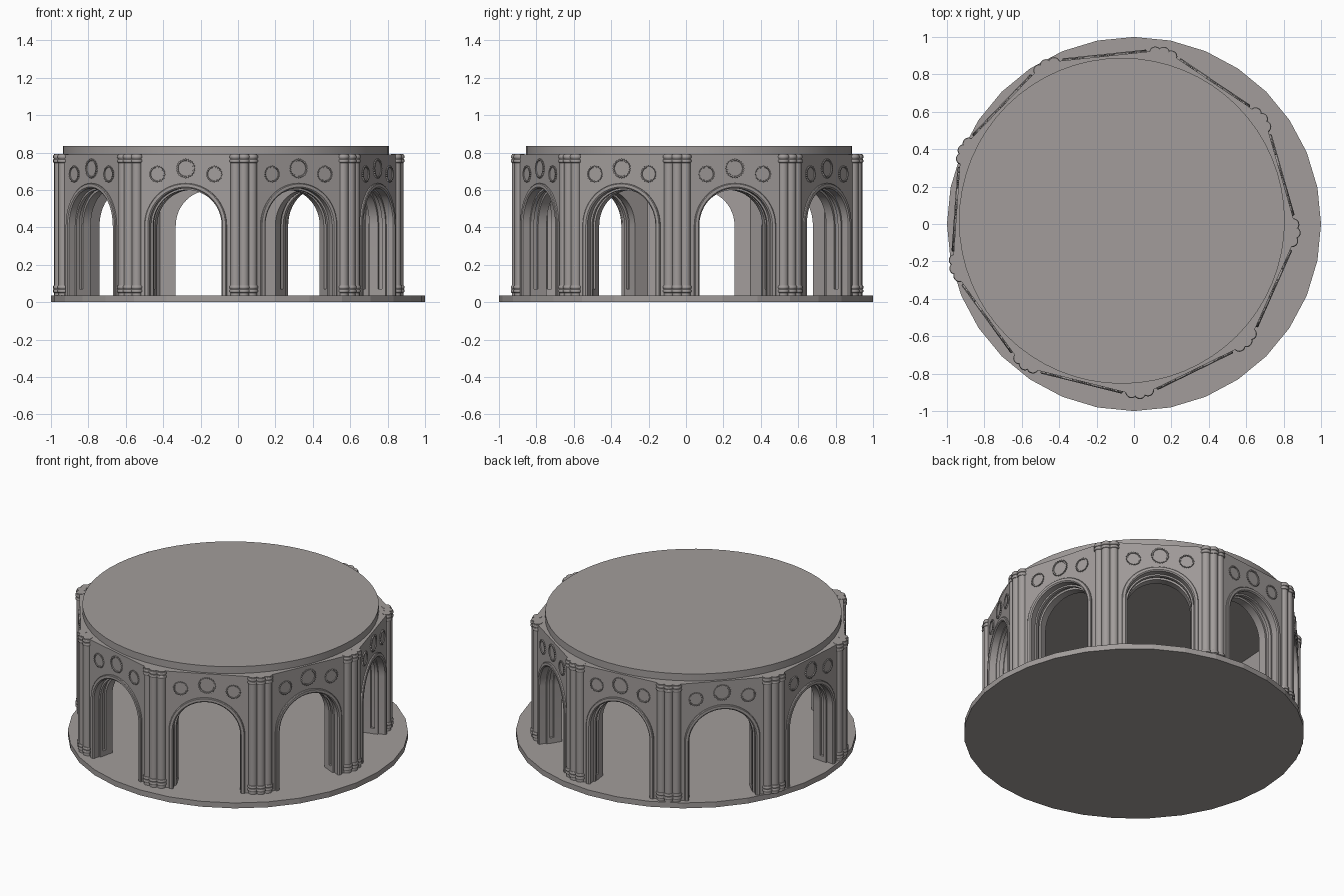
import bpy, bmesh, math
from mathutils import Vector

cube = bpy.data.objects.get("Cube")
if cube:
    bpy.data.objects.remove(cube, do_unlink=True)

SIDES = 9
CX, CY = -0.065, 0.017           # centre of the arcade
APOTHEM, THICK = 0.885, 0.13
FLOOR, WALL_TOP, SPRING = 0.035, 0.79, 0.41
HALF = APOTHEM * math.tan(math.pi / SIDES)
TAPER = (APOTHEM - THICK) / APOTHEM

stone = bpy.data.materials.new("warm grey stone")
stone.use_nodes = True
colour = (0.36, 0.335, 0.328, 1)
stone.diffuse_color = colour
bsdf = next(n for n in stone.node_tree.nodes if n.type == 'BSDF_PRINCIPLED')
bsdf.inputs["Base Color"].default_value = colour
bsdf.inputs["Roughness"].default_value = 0.8


def loft(bm, loops, wrap=False, closed=False, caps=()):
    """Skin a list of equally long point loops."""
    rows = [[bm.verts.new(p) for p in loop] for loop in loops]
    n = len(rows[0])
    for i in range(len(rows) if wrap else len(rows) - 1):
        a, b = rows[i], rows[(i + 1) % len(rows)]
        for k in range(n if closed else n - 1):
            m = (k + 1) % n
            bm.faces.new((a[k], a[m], b[m], b[k]))
    for c in caps:
        bm.faces.new(rows[c])
    if wrap and not closed:      # close the two feet
        bm.faces.new([r[0] for r in rows])
        bm.faces.new([r[-1] for r in rows])


def lathe(bm, profile, x, y, sides):
    """Turn a (radius, height) profile about a vertical axis."""
    turn = [math.tau * k / sides for k in range(sides)]
    loops = [[Vector((x + r * math.cos(t), y + r * math.sin(t), z)) for t in turn]
             for r, z in profile]
    loft(bm, loops, closed=True, caps=(0, -1))


def finish(name, bm, smooth=True):
    bmesh.ops.recalc_face_normals(bm, faces=bm.faces)
    mesh = bpy.data.meshes.new(name)
    bm.to_mesh(mesh)
    bm.free()
    obj = bpy.data.objects.new(name, mesh)
    bpy.context.collection.objects.link(obj)
    mesh.materials.append(stone)
    if smooth:
        bpy.ops.object.select_all(action='DESELECT')
        obj.select_set(True)
        bpy.context.view_layer.objects.active = obj
        bpy.ops.object.shade_smooth_by_angle(angle=math.radians(35))
    return obj


def placer(angle):
    """Map (along wall, height, depth inward) to model space."""
    n = Vector((math.cos(angle), math.sin(angle), 0))
    t = Vector((-n.y, n.x, 0))
    return lambda u, z, d: Vector((CX, CY, z)) + n * (APOTHEM - d) + t * u


# Arch outline and the matching points on the wall's rectangle
corner = math.atan2(WALL_TOP - SPRING, HALF)
arc = sorted([math.pi * k / 24 for k in range(25)] + [corner, math.pi - corner])


def arch(put, w, d):
    pts = [(w, FLOOR)] + [(w * math.cos(t), SPRING + w * math.sin(t)) for t in arc] + [(-w, FLOOR)]
    return [put(u, z, d) for u, z in pts]


def border(put, scale, d):
    pts = [(HALF, FLOOR)]
    for t in arc:
        c, s = math.cos(t), math.sin(t)
        r = min(HALF / max(abs(c), 1e-6), (WALL_TOP - SPRING) / max(s, 1e-6))
        pts.append((r * c, SPRING + r * s))
    pts.append((-HALF, FLOOR))
    return [put(u * scale, z, d) for u, z in pts]


# Base and roof discs
bm = bmesh.new()
lathe(bm, [(1, 0), (1, FLOOR)], 0, 0, 32)
finish("base_disc", bm, smooth=False)
bm = bmesh.new()
lathe(bm, [(0.871, 0.785), (0.871, 0.835)], CX, CY, 64)
finish("roof_disc", bm)

walls, trims, plinths, rosettes, columns = (bmesh.new() for _ in range(5))

# Column profile with double rings at foot and head
shaft, ring = 0.027, 0.033
column = [(shaft, FLOOR)]
for z in (0.06, 0.08, 0.755, 0.777):
    for k in range(7):
        t = math.pi * (k / 6 - 0.5)
        column.append((shaft + (ring - shaft) * math.cos(t), z + 0.01 * math.sin(t)))
column.append((shaft, WALL_TOP + 0.002))

for i in range(SIDES):
    angle = math.radians(-64 + 40 * i)
    put = placer(angle)

    # Wall with a grooved arched opening
    reveal = [(0.0, 0.2), (0.035, 0.2), (0.035, 0.19), (0.055, 0.19), (0.055, 0.203),
              (0.08, 0.203), (0.08, 0.19), (THICK, 0.19)]
    loft(walls, [border(put, 1, 0)] + [arch(put, w, d) for d, w in reveal]
         + [border(put, TAPER, THICK)], wrap=True)

    # Raised moulding round the arch
    section = [(0.004, 0.226), (-0.008, 0.226), (-0.012, 0.222),
               (-0.012, 0.206), (-0.006, 0.199), (0.004, 0.199)]
    loft(trims, [arch(put, w, d) for d, w in section], wrap=True)

    # Small blocks closing the foot of each groove
    for side in (-1, 1):
        foot = [(0.189, 0.05), (0.205, 0.05), (0.205, 0.085), (0.189, 0.085)]
        loft(plinths, [[put(side * u, z, d) for u, d in foot] for z in (FLOOR, 0.07)],
             closed=True, caps=(0, 1))

    # Three toothed rosettes above the arch
    for u0, z0, r in ((-0.157, 0.685, 0.045), (0, 0.715, 0.053), (0.157, 0.685, 0.045)):
        def circle(radius, d, tooth=1):
            return [put(u0 + radius * (tooth if k % 2 else 1) * math.cos(math.tau * k / 48),
                        z0 + radius * (tooth if k % 2 else 1) * math.sin(math.tau * k / 48), d)
                    for k in range(48)]
        loft(rosettes, [circle(r, 0.003, 0.88), circle(r, -0.008, 0.88),
                        circle(r * 0.8, -0.008), circle(r * 0.77, -0.003)],
             closed=True, caps=(3,))

    # Cluster of three columns at the corner
    turn = angle + math.pi / SIDES
    nxt = placer(angle + math.tau / SIDES)
    mid = Vector((CX, CY, 0)) + Vector((math.cos(turn), math.sin(turn), 0)) * 0.925
    for p in (put(HALF - 0.05, 0, 0.01), mid, nxt(0.05 - HALF, 0, 0.01)):
        lathe(columns, column, p.x, p.y, 20)

finish("arcade_walls", walls)
finish("arch_mouldings", trims)
finish("groove_feet", plinths, smooth=False)
finish("rosettes", rosettes, smooth=False)
finish("corner_columns", columns)
